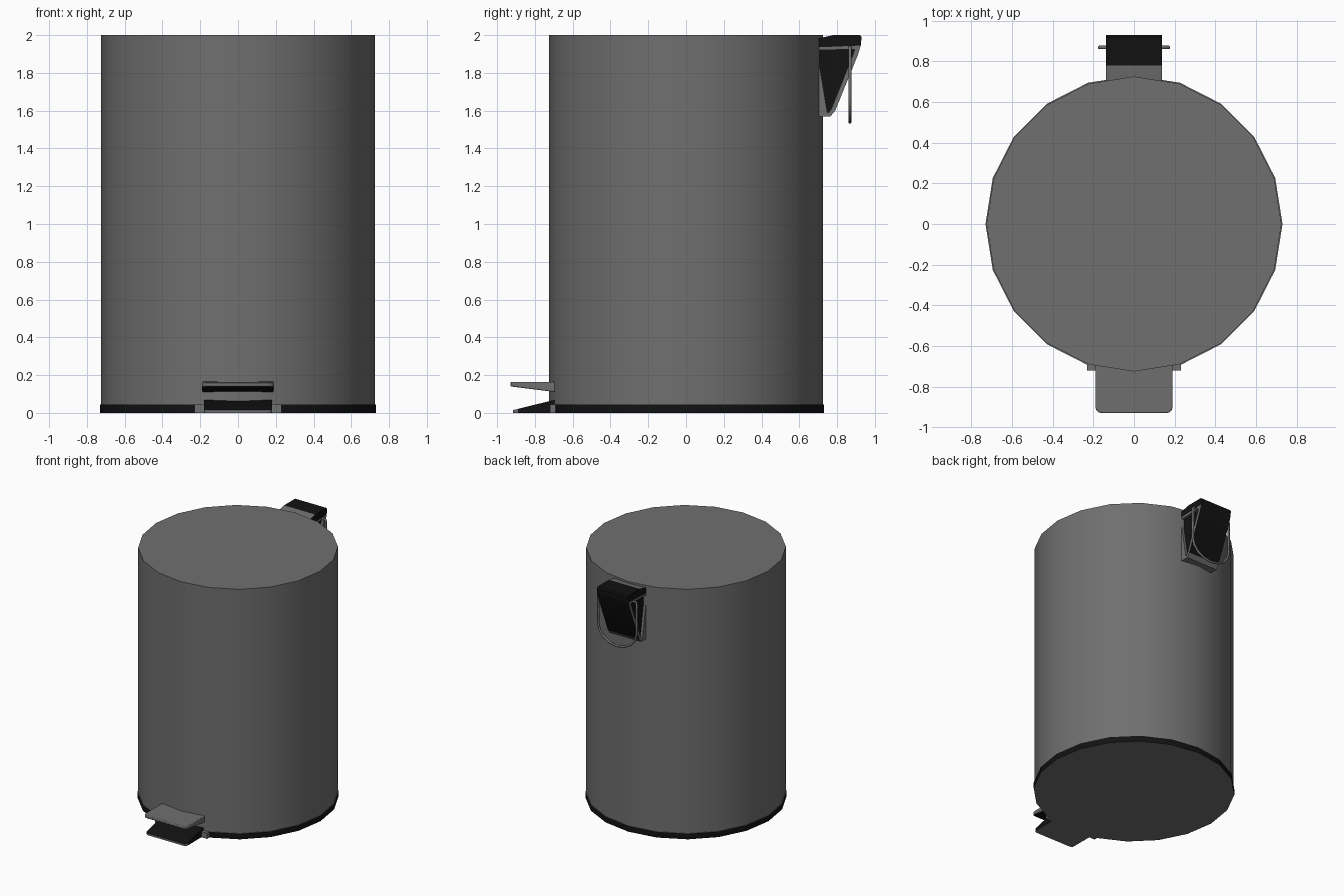
import bpy, bmesh, math

if "Cube" in bpy.data.objects:
    bpy.data.objects.remove(bpy.data.objects["Cube"])


def material(name, v):
    m = bpy.data.materials.new(name)
    m.diffuse_color = (v, v, v, 1)
    m.use_nodes = True
    m.node_tree.nodes["Principled BSDF"].inputs["Base Color"].default_value = m.diffuse_color
    return m


GREY = material("grey", 0.16)
BLACK = material("black", 0.006)


def finish(name, bm, angle=30):
    bmesh.ops.recalc_face_normals(bm, faces=bm.faces)
    me = bpy.data.meshes.new(name)
    bm.to_mesh(me)
    bm.free()
    me.materials.append(GREY)
    me.materials.append(BLACK)
    ob = bpy.data.objects.new(name, me)
    bpy.context.collection.objects.link(ob)
    bpy.ops.object.select_all(action='DESELECT')
    ob.select_set(True)
    bpy.context.view_layer.objects.active = ob
    bpy.ops.object.shade_smooth_by_angle(angle=math.radians(angle))
    return ob


def drum(name, r, z0, z1, side_black=False):
    bm = bmesh.new()
    ring = [(r * math.sin(i * math.pi / 10), r * math.cos(i * math.pi / 10)) for i in range(20)]
    lo = [bm.verts.new((x, y, z0)) for x, y in ring]
    hi = [bm.verts.new((x, y, z1)) for x, y in ring]
    bm.faces.new(lo)
    bm.faces.new(hi)
    for i in range(20):
        j = (i + 1) % 20
        bm.faces.new((lo[i], lo[j], hi[j], hi[i])).material_index = int(side_black)
    return finish(name, bm)


def prism(name, pts, x0, x1, black=(), caps_black=False, round_front=0, soften=0):
    """Extrude a (y, z) profile along x; 'black' lists the black profile edges."""
    bm = bmesh.new()
    a = [bm.verts.new((x0, y, z)) for y, z in pts]
    b = [bm.verts.new((x1, y, z)) for y, z in pts]
    for loop in (a, b):
        bm.faces.new(loop).material_index = int(caps_black)
    n = len(pts)
    for i in range(n):
        j = (i + 1) % n
        bm.faces.new((a[i], a[j], b[j], b[i])).material_index = int(i in black)
    if round_front:
        ymin = min(p[0] for p in pts)
        edges = [e for e in bm.edges
                 if all(abs(v.co.y - ymin) < 1e-4 for v in e.verts)
                 and abs(e.verts[0].co.x - e.verts[1].co.x) < 1e-4]
        bmesh.ops.bevel(bm, geom=edges, offset=round_front, segments=3,
                        profile=0.5, affect='EDGES', material=0)
    ob = finish(name, bm)
    if soften:
        mod = ob.modifiers.new("soft_edges", 'BEVEL')
        mod.width = soften
        mod.segments = 2
        mod.material = 0
    return ob


# Bin body and dark base ring
drum("bin_body", 0.725, 0.04, 2.0)
drum("base_ring", 0.73, 0.0, 0.045, True)

# Pedal: grey plate with a dark sloping underside
prism("pedal", [(-0.93, 0.14), (-0.93, 0.163), (-0.69, 0.165), (-0.69, 0.11)],
      -0.19, 0.19, black={3}, round_front=0.03, soften=0.006)

# Foot below the pedal, with a grey lip and two side tabs
prism("foot", [(-0.915, 0.0), (-0.915, 0.015), (-0.7, 0.068), (-0.66, 0.068), (-0.66, 0.0)],
      -0.18, 0.18, black={1, 2}, caps_black=True, round_front=0.025)
for s, side in ((-1, "left"), (1, "right")):
    prism("foot_tab_" + side, [(-0.72, 0), (-0.72, 0.045), (-0.66, 0.045), (-0.66, 0)],
          s * 0.18, s * 0.23)

# Hinge housing: recessed core, top block, curved back shell
prism("hinge_core", [(0.69, 1.95), (0.905, 1.95), (0.77, 1.6), (0.75, 1.58), (0.69, 1.58)],
      -0.118, 0.118, black=range(5), caps_black=True)
prism("hinge_top", [(0.69, 1.98), (0.78, 2.0), (0.92, 2.0), (0.93, 1.99), (0.925, 1.945), (0.69, 1.935)],
      -0.138, 0.138, black={1, 2, 3}, caps_black=True)
prism("hinge_back_shell",
      [(0.925, 1.945), (0.91, 1.895), (0.79, 1.6), (0.765, 1.57), (0.69, 1.57),
       (0.69, 1.59), (0.755, 1.59), (0.77, 1.61), (0.885, 1.9), (0.9, 1.945)],
      -0.138, 0.138, black={0, 1})

# Grey ribs framing the side recesses
for s, side in ((-1, "left"), (1, "right")):
    prism("hinge_rib_" + side, [(0.69, 1.92), (0.69, 1.935), (0.915, 1.945), (0.9, 1.925)],
          s * 0.11, s * 0.138)
    prism("hinge_gusset_" + side, [(0.69, 1.85), (0.705, 1.85), (0.75, 1.58), (0.69, 1.58)],
          s * 0.11, s * 0.138)

# Hanging wire loop pivoting in the hinge
path = [(-0.12, 1.935), (-0.165, 1.935), (-0.17, 1.92), (-0.17, 1.75)]
path += [(-0.17 * math.cos(t * math.pi / 8), 1.68 - 0.14 * math.sin(t * math.pi / 8)) for t in range(9)]
path += [(-x, z) for x, z in reversed(path[:4])]
cu = bpy.data.curves.new("wire_loop", 'CURVE')
cu.dimensions = '3D'
cu.bevel_depth = 0.009
cu.bevel_resolution = 1
sp = cu.splines.new('POLY')
sp.points.add(len(path) - 1)
for p, (x, z) in zip(sp.points, path):
    p.co = (x, 0.868, z, 1)
cu.materials.append(GREY)
bpy.context.collection.objects.link(bpy.data.objects.new("wire_loop", cu))
